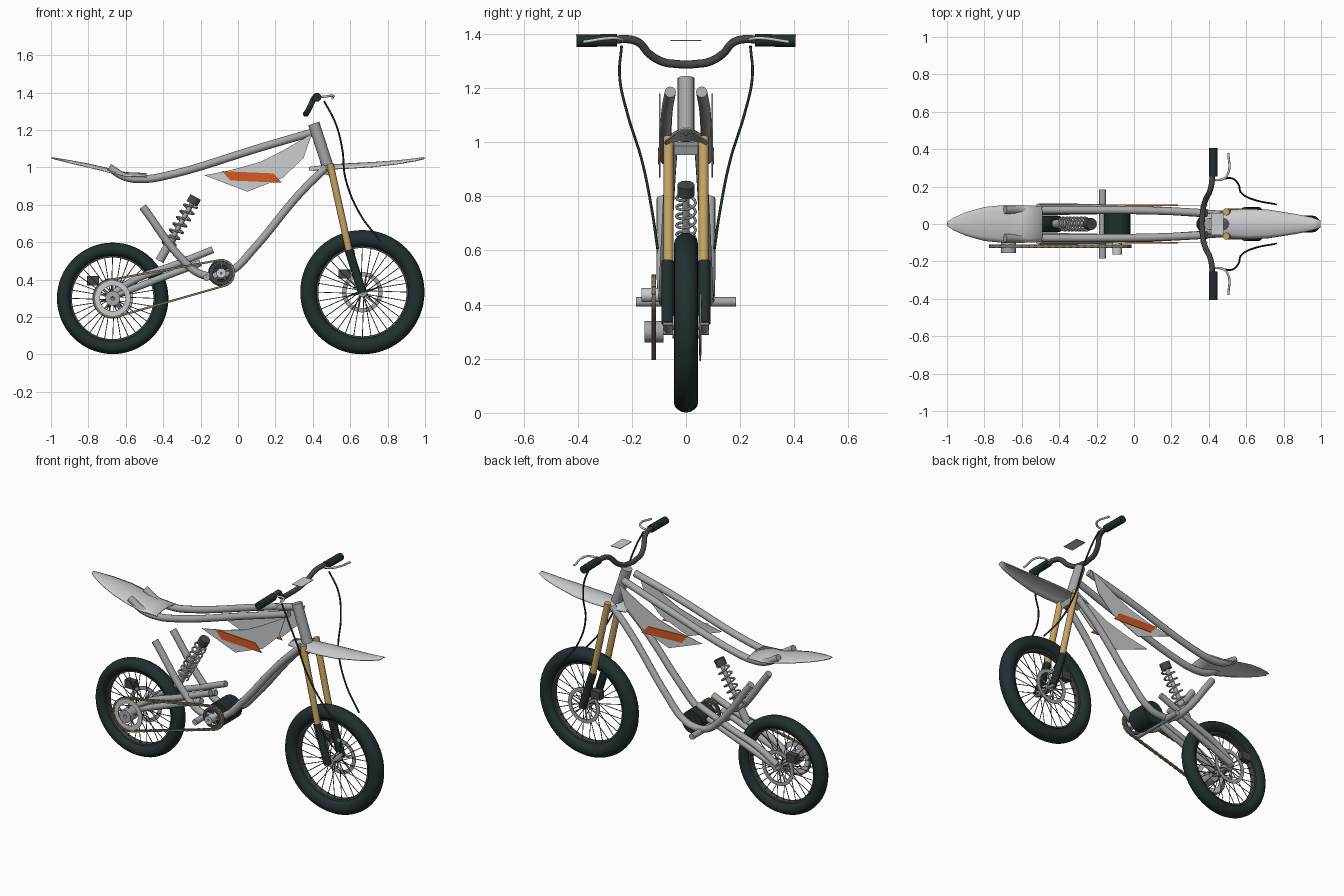
import bpy, bmesh, math
from math import pi, sin, cos
from mathutils import Vector, Matrix

if "Cube" in bpy.data.objects:
    bpy.data.objects.remove(bpy.data.objects["Cube"])


def material(name, r, g, b):
    m = bpy.data.materials.new(name)
    m.use_nodes = True
    m.diffuse_color = (r, g, b, 1)
    m.node_tree.nodes["Principled BSDF"].inputs["Base Color"].default_value = (r, g, b, 1)
    return m


RUBBER = material("black rubber", 0.016, 0.028, 0.028)
FRAME = material("frame grey", 0.38, 0.39, 0.40)
PANEL = material("pale grey", 0.60, 0.61, 0.62)
GOLD = material("gold", 0.58, 0.38, 0.13)
ORANGE = material("orange", 0.66, 0.10, 0.015)
DARK = material("dark grey", 0.06, 0.065, 0.067)
CHAIN = material("chain bronze", 0.22, 0.19, 0.11)
SIDES = (("left", 1), ("right", -1))


def smooth(ob):
    bpy.ops.object.select_all(action="DESELECT")
    ob.select_set(True)
    bpy.context.view_layer.objects.active = ob
    bpy.ops.object.shade_smooth_by_angle(angle=math.radians(40))


def finish(name, bm, mat, rounded=True):
    bmesh.ops.recalc_face_normals(bm, faces=bm.faces)
    me = bpy.data.meshes.new(name)
    bm.to_mesh(me)
    bm.free()
    me.materials.append(mat)
    ob = bpy.data.objects.new(name, me)
    bpy.context.collection.objects.link(ob)
    if rounded:
        smooth(ob)
    return ob


def tube(name, pts, r, mat, curved=True, res=4):
    """Round tube through a list of points."""
    cu = bpy.data.curves.new(name, "CURVE")
    cu.dimensions, cu.bevel_depth, cu.bevel_resolution = "3D", r, res
    cu.use_fill_caps, cu.resolution_u = True, 8
    sp = cu.splines.new("BEZIER" if curved else "POLY")
    points = sp.bezier_points if curved else sp.points
    points.add(len(pts) - 1)
    for p, co in zip(points, pts):
        if curved:
            p.co = co
            p.handle_left_type = p.handle_right_type = "AUTO"
        else:
            p.co = (*co, 1)
    cu.materials.append(mat)
    ob = bpy.data.objects.new(name, cu)
    bpy.context.collection.objects.link(ob)
    bpy.ops.object.select_all(action="DESELECT")
    ob.select_set(True)
    bpy.context.view_layer.objects.active = ob
    bpy.ops.object.convert(target="MESH")
    smooth(bpy.context.object)


def pair(name, pts, r, mat, curved=True):
    for side, s in SIDES:
        tube(side + "_" + name, [(x, y * s, z) for x, y, z in pts], r, mat, curved)


def lathe(name, profile, centre, mat, steps=48):
    """Closed (radius, y) profile turned round an axis along y."""
    bm = bmesh.new()
    cx, cy, cz = centre
    rings = []
    for i in range(steps):
        a = 2 * pi * i / steps
        rings.append([bm.verts.new((cx + r * cos(a), cy + y, cz + r * sin(a))) for r, y in profile])
    n = len(profile)
    for i in range(steps):
        p, q = rings[i], rings[(i + 1) % steps]
        for j in range(n):
            k = (j + 1) % n
            bm.faces.new((p[j], p[k], q[k], q[j]))
    return finish(name, bm, mat)


def ring(name, centre, outer, inner, width, mat, steps=48):
    w = width / 2
    lathe(name, [(inner, -w), (outer, -w), (outer, w), (inner, w)], centre, mat, steps)


def box(bm, centre, size, angle=0):
    m = Matrix.Translation(centre) @ Matrix.Rotation(angle, 4, "Y") @ Matrix.Diagonal((*size, 1))
    bmesh.ops.create_cube(bm, size=1, matrix=m)


def block(name, centre, size, mat, angle=0):
    bm = bmesh.new()
    box(bm, centre, size, angle)
    finish(name, bm, mat, False)


def rod(bm, a, b, r, sides=5):
    a, b = Vector(a), Vector(b)
    m = Matrix.Translation((a + b) / 2) @ (b - a).to_track_quat("Z", "Y").to_matrix().to_4x4()
    bmesh.ops.create_cone(bm, segments=sides, radius1=r, radius2=r, depth=(b - a).length, cap_ends=True, matrix=m)


# Wheels with rim, hub, spokes, brake disc and caliper
def wheel(name, x, z, outer, thick, caliper):
    c = (x, 0, z)
    mid = outer - thick
    lathe(name + "_tyre", [(mid + thick * cos(t * pi / 8), 0.045 * sin(t * pi / 8)) for t in range(16)], c, RUBBER, 64)
    rim = mid - thick
    ring(name + "_rim", c, rim + 0.015, rim - 0.006, 0.036, DARK, 64)
    ring(name + "_hub", c, 0.026, 0.008, 0.1, FRAME, 24)
    tube(name + "_axle", [(x, -0.085, z), (x, 0.085, z)], 0.012, FRAME, False)
    bm = bmesh.new()
    for i in range(32):
        a = 2 * pi * i / 32
        b = a + (0.3 if i % 4 < 2 else -0.3)
        y = 0.035 if i % 2 else -0.035
        rod(bm, (x + 0.025 * cos(b), y, z + 0.025 * sin(b)), (x + rim * cos(a), 0, z + rim * sin(a)), 0.0022)
    finish(name + "_spokes", bm, DARK, False)
    d = (x, 0.052, z)
    ring(name + "_brake_disc", d, 0.108, 0.085, 0.005, FRAME)
    bm = bmesh.new()
    for i in range(6):
        a = 2 * pi * i / 6
        rod(bm, (x + 0.02 * cos(a), 0.052, z + 0.02 * sin(a)), (x + 0.09 * cos(a + 0.3), 0.052, z + 0.09 * sin(a + 0.3)), 0.005)
    finish(name + "_disc_arms", bm, FRAME, False)
    block(name + "_caliper", caliper, (0.065, 0.04, 0.05), DARK)


wheel("front", 0.665, 0.333, 0.332, 0.045, (0.57, 0.06, 0.43))
wheel("rear", -0.67, 0.30, 0.298, 0.037, (-0.775, 0.06, 0.395))

# Frame tubes
tube("head_tube", [(0.405, 0, 1.235), (0.478, 0, 1.01)], 0.031, FRAME, False, 6)
pair("top_tube", [(0.39, 0.058, 1.185), (0.15, 0.07, 1.115), (-0.4, 0.075, 0.952), (-0.5, 0.075, 0.938),
                  (-0.6, 0.075, 0.948), (-0.69, 0.075, 1.0)], 0.021, FRAME)
pair("cradle_tube", [(0.47, 0.05, 1.0), (0.33, 0.06, 0.86), (0.08, 0.075, 0.56), (-0.03, 0.08, 0.45),
                     (-0.11, 0.083, 0.42), (-0.2, 0.085, 0.43), (-0.28, 0.087, 0.49), (-0.51, 0.088, 0.79)], 0.021, FRAME)
pair("upper_swingarm", [(-0.67, 0.065, 0.325), (-0.55, 0.07, 0.40), (-0.35, 0.075, 0.475), (-0.135, 0.075, 0.56)], 0.019, FRAME)
pair("lower_swingarm", [(-0.67, 0.065, 0.31), (-0.2, 0.07, 0.49)], 0.019, FRAME, False)
block("fork_crown", (0.485, 0, 0.975), (0.045, 0.09, 0.035), FRAME, 0.3)

# Fork legs
pair("fork_stanchion", [(0.492, 0.065, 1.02), (0.595, 0.065, 0.55)], 0.019, GOLD, False)
pair("fork_slider", [(0.592, 0.068, 0.56), (0.665, 0.068, 0.33)], 0.023, RUBBER, False)

# Motor, foot pegs and drive
lathe("motor", [(0.001, -0.07), (0.07, -0.07), (0.07, 0.07), (0.001, 0.07)], (-0.09, 0, 0.435), RUBBER, 32)
tube("foot_peg_bar", [(-0.168, -0.185, 0.41), (-0.168, 0.185, 0.41)], 0.018, FRAME, False)
REAR, DRIVE = (-0.67, -0.119, 0.30), (-0.09, -0.119, 0.435)
ring("rear_sprocket", REAR, 0.096, 0.068, 0.008, PANEL)
ring("rear_sprocket_hub", REAR, 0.04, 0.01, 0.07, FRAME, 24)
ring("drive_sprocket", DRIVE, 0.064, 0.045, 0.008, DARK, 32)
ring("drive_sprocket_hub", DRIVE, 0.026, 0.005, 0.09, PANEL, 24)
bm = bmesh.new()
for (cx, cy, cz), r, n in ((REAR, 0.07, 5), (DRIVE, 0.05, 5)):
    for i in range(n):
        a = 2 * pi * i / n + 0.3
        rod(bm, (cx, cy, cz), (cx + r * cos(a), cy, cz + r * sin(a)), 0.005)
finish("sprocket_arms", bm, FRAME, False)

# Chain: links laid round the two sprockets
big, small = 0.1, 0.07
axis = Vector((DRIVE[0] - REAR[0], DRIVE[2] - REAR[2]))
tilt = math.atan2(axis.y, axis.x)
phi = math.acos((big - small) / axis.length)
loop = []
for (cx, _, cz), r, start, end in ((REAR, big, tilt + phi, tilt + 2 * pi - phi), (DRIVE, small, tilt - phi, tilt + phi)):
    loop += [Vector((cx + r * cos(start + (end - start) * i / 16), 0, cz + r * sin(start + (end - start) * i / 16))) for i in range(17)]
bm = bmesh.new()
count = 0
for p, q in zip(loop, loop[1:] + loop[:1]):
    d = q - p
    steps = max(1, round(d.length / 0.019))
    for i in range(steps):
        mid = p + d * (i + 0.5) / steps
        count += 1
        box(bm, (mid.x, DRIVE[1], mid.z), (d.length / steps * 1.05, 0.018 if count % 2 else 0.012, 0.011), -math.atan2(d.z, d.x))
finish("chain", bm, CHAIN, False)

# Shock absorber with coil spring
low, top = Vector((-0.42, 0, 0.50)), Vector((-0.23, 0, 0.835))
along = (top - low).normalized()
across = Vector((along.z, 0, -along.x))
tube("shock_rod", [low, top], 0.013, FRAME, False)
tube("shock_body", [low, low.lerp(top, 0.4)], 0.023, FRAME, False)
tube("shock_cap", [low.lerp(top, 0.91), low.lerp(top, 1.02)], 0.032, DARK, False)
coil = []
for i in range(113):
    a = 2 * pi * i / 16
    coil.append(low.lerp(top, 0.2 + 0.7 * i / 112) + 0.035 * (cos(a) * across + sin(a) * Vector((0, 1, 0))))
tube("shock_spring", coil, 0.0055, PANEL, False, 2)


# Arched mudguards, from (x, z, half width) stations
def mudguard(name, stations, arch):
    bm = bmesh.new()
    rows = []
    for x, z, w in stations:
        rows.append([bm.verts.new((x, w * t / 4, z - arch * (t / 4) ** 2 * w / 0.1)) for t in range(-4, 5)])
    for p, q in zip(rows, rows[1:]):
        for j in range(8):
            bm.faces.new((p[j], p[j + 1], q[j + 1], q[j]))
    ob = finish(name, bm, PANEL)
    mod = ob.modifiers.new("thickness", "SOLIDIFY")
    mod.thickness, mod.offset = 0.006, 0


mudguard("front_mudguard", [(0.38, 1.0, 0.05), (0.48, 1.012, 0.072), (0.6, 1.02, 0.08), (0.72, 1.026, 0.075),
                            (0.86, 1.036, 0.053), (0.95, 1.046, 0.035), (0.998, 1.053, 0.018)], 0.03)
mudguard("rear_mudguard", [(-0.49, 0.967, 0.095), (-0.6, 0.972, 0.1), (-0.7, 0.995, 0.1), (-0.8, 1.018, 0.09),
                           (-0.9, 1.036, 0.062), (-0.96, 1.046, 0.035), (-0.998, 1.053, 0.012)], 0.018)


# Flat side panels with orange inserts
def plate(name, outline, y, mat):
    bm = bmesh.new()
    face = bm.faces.new([bm.verts.new((x, y - 0.002, z)) for x, z in outline])
    new = bmesh.ops.extrude_face_region(bm, geom=[face])["geom"]
    bmesh.ops.translate(bm, vec=(0, 0.004, 0), verts=[v for v in new if isinstance(v, bmesh.types.BMVert)])
    finish(name, bm, mat, False)


for side, s in SIDES:
    plate(side + "_panel", [(-0.18, 0.958), (0.05, 0.87), (0.24, 0.945), (0.35, 1.05), (0.395, 1.18), (0.24, 1.09),
                            (0.12, 1.03), (-0.04, 0.985)], 0.097 * s, PANEL)
    plate(side + "_panel_insert", [(-0.085, 0.98), (0.19, 0.968), (0.235, 0.918), (-0.04, 0.93)], 0.102 * s, ORANGE)

# Handlebar, grips, levers, cables and display plate
half = [(0.365, 0.03, 1.288), (0.37, 0.085, 1.296), (0.385, 0.135, 1.325), (0.405, 0.175, 1.368), (0.415, 0.215, 1.38), (0.42, 0.28, 1.375)]
tube("handlebar", [(x, -y, z) for x, y, z in reversed(half)] + [(0.362, 0, 1.286)] + half, 0.015, DARK)
pair("grip", [(0.423, 0.255, 1.376), (0.423, 0.405, 1.374)], 0.023, RUBBER, False)
pair("brake_lever", [(0.43, 0.235, 1.375), (0.475, 0.24, 1.38), (0.503, 0.27, 1.384), (0.505, 0.38, 1.37)], 0.006, PANEL)
pair("brake_cable", [(0.46, 0.238, 1.355), (0.52, 0.245, 1.24), (0.557, 0.215, 1.1), (0.575, 0.165, 0.94),
                     (0.65, 0.127, 0.755), (0.76, 0.105, 0.607)], 0.005, RUBBER)
block("display_plate", (0.445, 0, 1.375), (0.065, 0.115, 0.004), PANEL)
